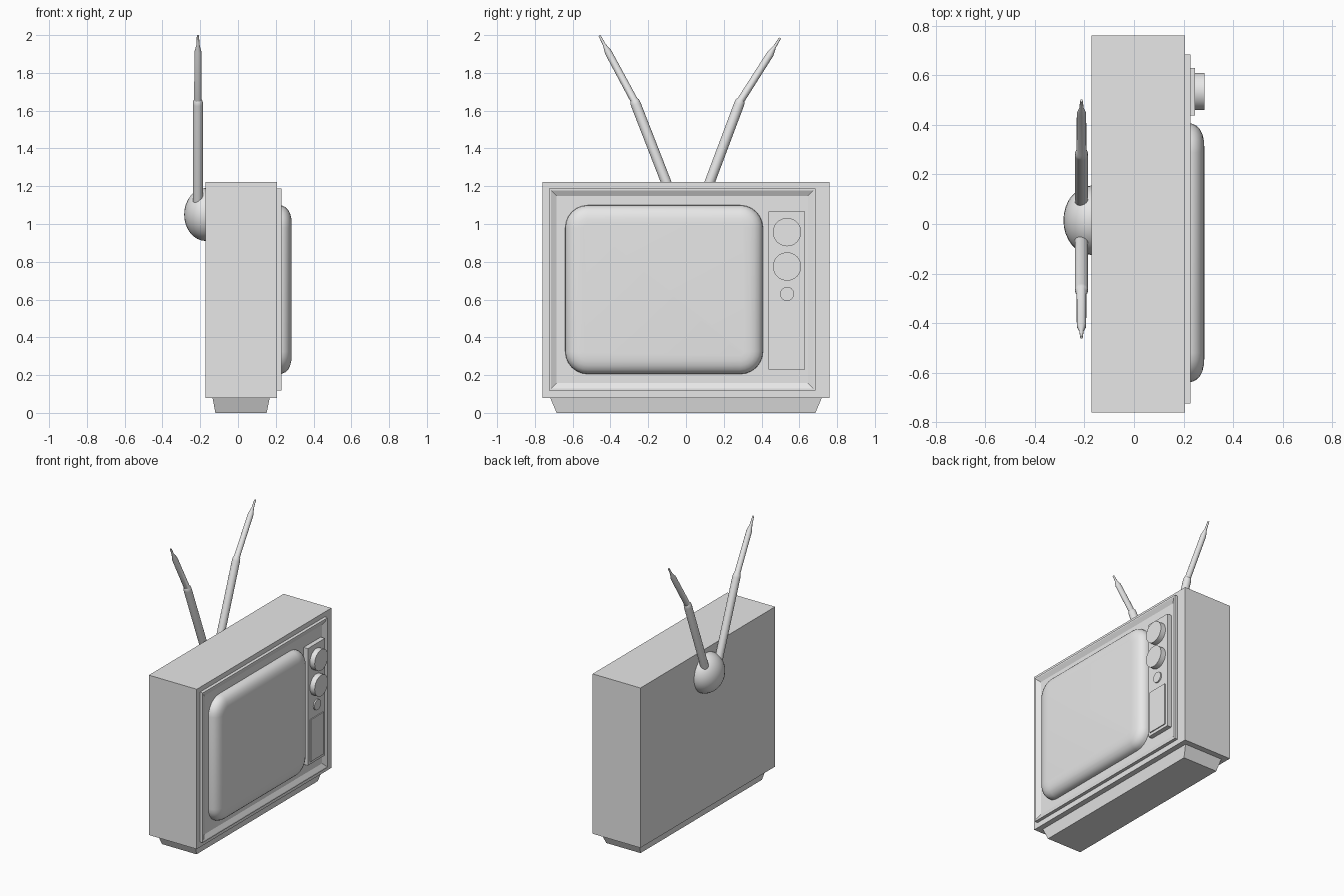
import bpy, bmesh, math
from mathutils import Vector

if "Cube" in bpy.data.objects:
    bpy.data.objects.remove(bpy.data.objects["Cube"])

grey = bpy.data.materials.new("plain_grey")
grey.diffuse_color = (0.8, 0.8, 0.8, 1)
grey.use_nodes = True
grey.node_tree.nodes["Principled BSDF"].inputs["Base Color"].default_value = grey.diffuse_color


def finish(name, bm, smooth=None):
    bmesh.ops.recalc_face_normals(bm, faces=bm.faces)
    me = bpy.data.meshes.new(name)
    bm.to_mesh(me)
    bm.free()
    me.materials.append(grey)
    ob = bpy.data.objects.new(name, me)
    bpy.context.collection.objects.link(ob)
    if smooth:
        bpy.ops.object.select_all(action='DESELECT')
        ob.select_set(True)
        bpy.context.view_layer.objects.active = ob
        bpy.ops.object.shade_smooth_by_angle(angle=math.radians(smooth))
    return ob


def loft(name, rings, smooth=None):
    """Skin a stack of equal-length point rings and cap both ends."""
    bm = bmesh.new()
    loops = [[bm.verts.new(p) for p in ring] for ring in rings]
    for a, b in zip(loops, loops[1:]):
        for i in range(len(a)):
            j = (i + 1) % len(a)
            bm.faces.new((a[i], a[j], b[j], b[i]))
    bm.faces.new(loops[0])
    bm.faces.new(loops[-1])
    return finish(name, bm, smooth)


def rect(x, y0, y1, z0, z1, d=0):
    """Upright rectangle at depth x, shrunk by d."""
    return [(x, y0 + d, z0 + d), (x, y1 - d, z0 + d), (x, y1 - d, z1 - d), (x, y0 + d, z1 - d)]


def box(name, x0, x1, *yz):
    return loft(name, [rect(x0, *yz), rect(x1, *yz)])


def round_rect(x, y0, y1, z0, z1, r, d, n=6):
    pts = []
    corners = [(y1 - r, z1 - r), (y0 + r, z1 - r), (y0 + r, z0 + r), (y1 - r, z0 + r)]
    for k, (cy, cz) in enumerate(corners):
        for i in range(n + 1):
            a = math.pi / 2 * (k + i / n)
            pts.append((x, cy + (r - d) * math.cos(a), cz + (r - d) * math.sin(a)))
    return pts


def disc(x, y, z, r, n=32):
    return [(x, y + r * math.cos(2 * math.pi * i / n), z + r * math.sin(2 * math.pi * i / n))
            for i in range(n)]


# cabinet and tapered plinth
box("cabinet", -0.172, 0.206, -0.76, 0.76, 0.08, 1.222)
loft("plinth", [
    [(-0.12, -0.685, 0), (0.152, -0.685, 0), (0.152, 0.685, 0), (-0.12, 0.685, 0)],
    [(-0.135, -0.72, 0.082), (0.168, -0.72, 0.082), (0.168, 0.72, 0.082), (-0.135, 0.72, 0.082)]])

# front frame with a sloped recess
f = (-0.725, 0.685, 0.118, 1.188)
loft("front_frame", [rect(0.2, *f), rect(0.229, *f), rect(0.229, *f, 0.01), rect(0.213, *f, 0.04)])

# bulging screen
loft("screen", [round_rect(x, -0.64, 0.408, 0.205, 1.10, 0.12, d) for x, d in
                [(0.205, 0), (0.232, 0.002), (0.25, 0.01), (0.265, 0.024),
                 (0.276, 0.045), (0.282, 0.07), (0.284, 0.10)]], 40)

# control panel, knobs and speaker plate
box("control_panel", 0.205, 0.246, 0.437, 0.63, 0.23, 1.066)
for name, z, r, x in [("upper_knob", 0.957, 0.075, 0.284), ("lower_knob", 0.775, 0.075, 0.284),
                      ("small_knob", 0.63, 0.037, 0.256)]:
    loft(name, [disc(0.24, 0.535, z, r), disc(x, 0.535, z, r)], 30)
box("speaker_plate", 0.24, 0.253, 0.46, 0.61, 0.25, 0.55)

# antenna mount: half ball on the back
bm = bmesh.new()
bmesh.ops.create_uvsphere(bm, u_segments=32, v_segments=16, radius=1)
for v in bm.verts:
    v.co = Vector((-0.17 + 0.115 * v.co.x, 0.015 + 0.14 * v.co.y, 1.05 + 0.14 * v.co.z))
finish("antenna_mount", bm, 30)


def antenna(name, base, joint, shoulder, tip):
    """Two telescoping rods and a thin tip along a bent path."""
    b, j, s, t = (Vector((-0.212, *p)) for p in (base, joint, shoulder, tip))
    stops = [(b, 0.027), (b.lerp(j, 0.97), 0.027), (j, 0.025), (j.lerp(s, 0.03), 0.020),
             (s, 0.019), (s.lerp(t, 0.45), 0.008), (t, 0.006)]
    rings = []
    for i, (p, r) in enumerate(stops):
        d = (stops[min(i + 1, 6)][0] - stops[max(i - 1, 0)][0]).normalized()
        side = Vector((1, 0, 0))
        up = d.cross(side)
        rings.append([p + r * (math.cos(a) * side + math.sin(a) * up)
                      for a in (2 * math.pi * k / 16 for k in range(16))])
    loft(name, rings, 30)


antenna("right_antenna", (0.08, 1.10), (0.287, 1.65), (0.446, 1.90), (0.498, 1.985))
antenna("left_antenna", (-0.058, 1.10), (-0.272, 1.65), (-0.412, 1.91), (-0.458, 1.998))
